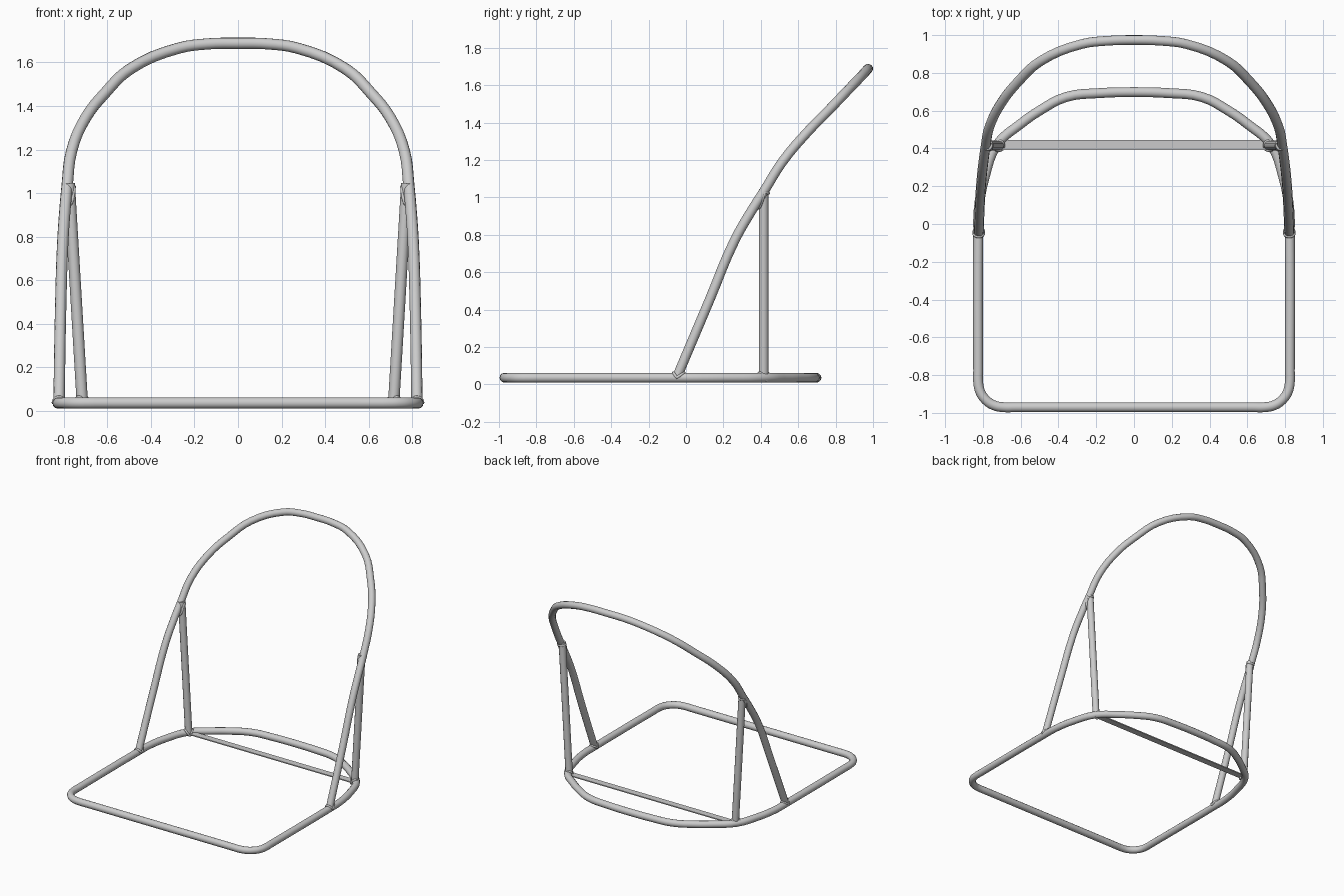
import bpy
from math import sin, cos, pi, sqrt, radians
from mathutils import Vector

if "Cube" in bpy.data.objects:
    bpy.data.objects.remove(bpy.data.objects["Cube"])

R = 0.026       # tube radius
ZB = 0.036      # height of the base loop's centre line


def tube(name, points, radius, cyclic=False, kind='AUTO', res=4, sides=4):
    """Round tube along a path, converted to a smooth mesh."""
    cu = bpy.data.curves.new(name, 'CURVE')
    cu.dimensions = '3D'
    cu.bevel_depth = radius
    cu.bevel_resolution = sides
    cu.use_fill_caps = not cyclic
    cu.resolution_u = res
    sp = cu.splines.new('BEZIER')
    sp.bezier_points.add(len(points) - 1)
    for bp, p in zip(sp.bezier_points, points):
        bp.co = p
        bp.handle_left_type = bp.handle_right_type = kind
    sp.use_cyclic_u = cyclic
    ob = bpy.data.objects.new(name, cu)
    bpy.context.collection.objects.link(ob)
    bpy.ops.object.select_all(action='DESELECT')
    ob.select_set(True)
    bpy.context.view_layer.objects.active = ob
    bpy.ops.object.convert(target='MESH')
    bpy.ops.object.shade_smooth_by_angle(angle=radians(50))
    return ob


def weld(name, centre, along, pipe, depth=1.0, bead=0.008):
    """Saddle-shaped weld bead where a tube (along) lands on a pipe."""
    c, d, t = Vector(centre), Vector(along).normalized(), Vector(pipe).normalized()
    u = d.orthogonal().normalized()
    v = d.cross(u)
    dp = d - d.dot(t) * t
    a = dp.dot(dp)
    ring = []
    for i in range(24):
        p = R * (cos(i * pi / 12) * u + sin(i * pi / 12) * v)
        pp = p - p.dot(t) * t
        b = pp.dot(dp)
        s = (-b + sqrt(max(0, b * b - a * (pp.dot(pp) - R * R)))) / a
        s = R - (R - s) * depth
        ring.append(c + p + s * d)
    return tube(name, ring, bead, cyclic=True, res=1, sides=2)


def mirrored(half, closed=False):
    """Right half from end to middle, continued on the left."""
    other = [(-x, y, z) for x, y, z in reversed(half)]
    return half + other[1:-1 if closed else None]


# base loop: rounded front corners, bowed back
base = [(0, -0.97, ZB), (0.63, -0.97, ZB)]
for i in range(5):
    a = -pi / 2 + i * pi / 8
    base.append((0.69 + 0.135 * cos(a), -0.835 + 0.135 * sin(a), ZB))
base += [(x, y, ZB) for x, y in [
    (0.825, -0.78), (0.825, -0.05), (0.822, 0.08), (0.79, 0.25), (0.725, 0.42),
    (0.60, 0.53), (0.50, 0.60), (0.36, 0.672), (0.18, 0.693), (0, 0.698)]]
tube("base_loop", mirrored(base, True), R, cyclic=True)

# reclined back hoop
hoop = [(0.822, -0.05, ZB), (0.815, 0.125, 0.45), (0.805, 0.26, 0.77),
        (0.795, 0.345, 0.92), (0.785, 0.415, 1.03), (0.765, 0.515, 1.19),
        (0.70, 0.645, 1.345), (0.61, 0.757, 1.46), (0.495, 0.862, 1.57),
        (0.275, 0.953, 1.665), (0.14, 0.97, 1.685), (0, 0.974, 1.688)]
tube("back_hoop", mirrored(hoop), R)

# struts and weld beads on both sides
for side, sx in (("right", 1), ("left", -1)):
    foot = Vector((sx * 0.715, 0.415, ZB))
    top = Vector((sx * 0.775, 0.415, 1.045))
    tube("strut_" + side, [foot, top], R, kind='VECTOR', res=1)
    weld("strut_foot_weld_" + side, foot, top - foot, (-sx * 0.6, 0.8, 0), 1.75)
    weld("strut_top_weld_" + side, (sx * 0.778, 0.415, 1.03), foot - top,
         (-sx * 0.08, 0.53, 0.84))
    weld("hoop_foot_weld_" + side, (sx * 0.822, -0.05, ZB),
         (0, 0.39, 0.92), (0, 1, 0))

# flat cross bar between the strut feet
bpy.ops.mesh.primitive_cube_add(size=1, location=(0, 0.418, ZB))
bar = bpy.context.object
bar.name = "cross_bar"
bar.scale = (1.43, 0.052, 0.008)
bpy.ops.object.transform_apply(location=False, rotation=False, scale=True)
